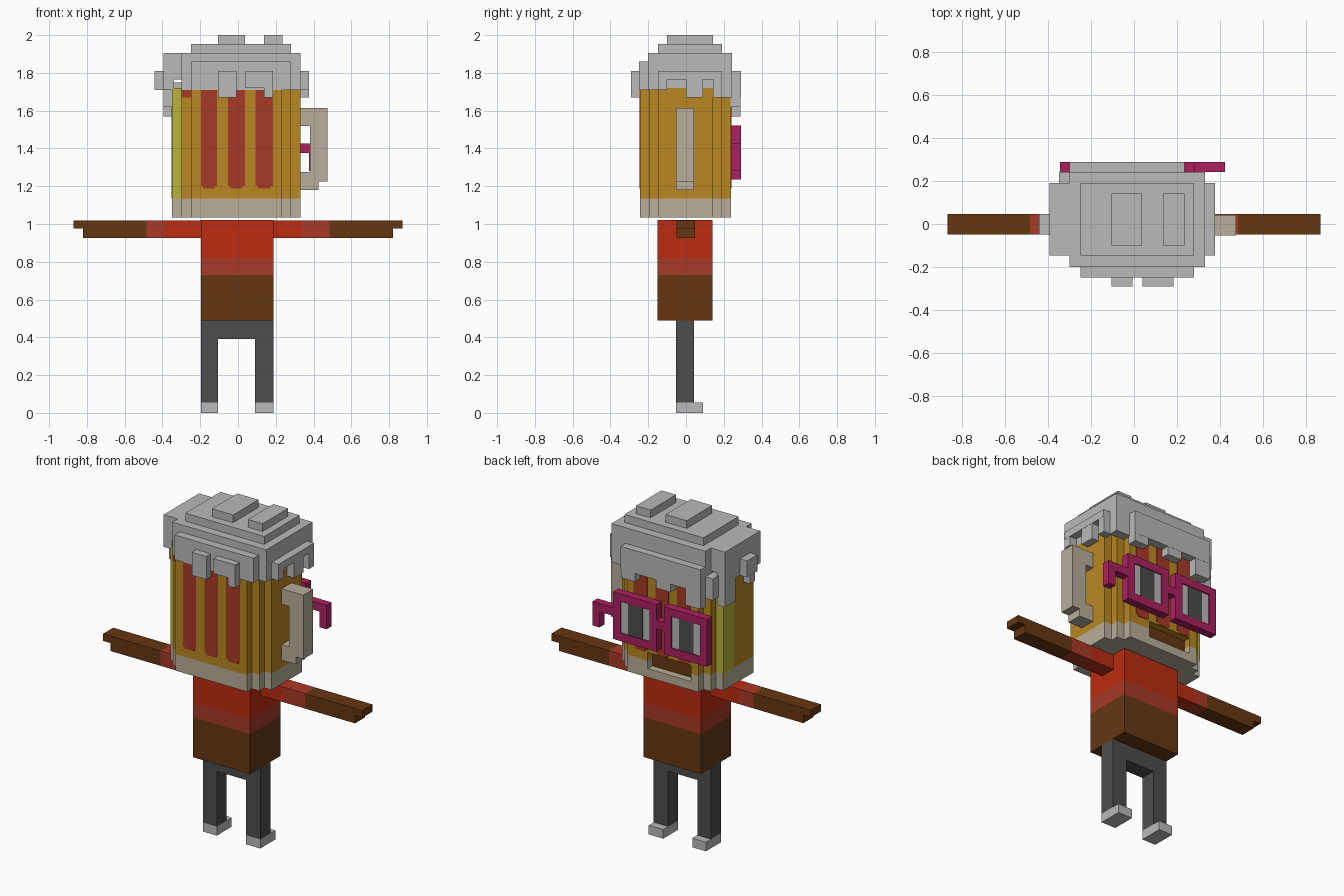
import bpy, bmesh

cube = bpy.data.objects.get("Cube")
if cube:
    bpy.data.objects.remove(cube, do_unlink=True)


def material(name, r, g, b):
    # sRGB bytes to linear
    lin = [((c / 255 + 0.055) / 1.055) ** 2.4 for c in (r, g, b)] + [1.0]
    m = bpy.data.materials.new(name)
    m.use_nodes = True
    m.diffuse_color = lin
    m.node_tree.nodes["Principled BSDF"].inputs["Base Color"].default_value = lin
    return m


amber = material("amber", 186, 135, 33)
red = material("red", 188, 44, 17)
brick = material("brick_red", 168, 58, 38)
brown = material("brown", 102, 54, 17)
foam = material("foam_grey", 186, 186, 186)
beige = material("beige", 184, 175, 155)
dark = material("dark_grey", 77, 77, 77)
magenta = material("magenta", 172, 32, 95)
yellow = material("yellow", 184, 180, 62)


def finish(name, bm, *mats):
    bmesh.ops.recalc_face_normals(bm, faces=bm.faces)
    me = bpy.data.meshes.new(name)
    bm.to_mesh(me)
    bm.free()
    for m in mats:
        me.materials.append(m)
    ob = bpy.data.objects.new(name, me)
    bpy.context.collection.objects.link(ob)
    return ob


def add_box(bm, x, y, z):
    vs = bmesh.ops.create_cube(bm, size=1)["verts"]
    for v in vs:
        for i, (a, b) in enumerate((x, y, z)):
            v.co[i] = a if v.co[i] < 0 else b


def box(name, mat, x, y, z):
    bm = bmesh.new()
    add_box(bm, x, y, z)
    return finish(name, bm, mat)


def boxes(name, mat, parts):
    bm = bmesh.new()
    for p in parts:
        add_box(bm, *p)
    return finish(name, bm, mat)


def stepped_prism(name, z, *mats):
    # Mug outline: rectangle with two steps at each corner
    left, right = (-.25, -.30, -.35), (.23, .28, .33)
    front, back = (-.243, -.196, -.148), (.238, .19, .143)
    pts = []
    for xs, ys, flip in ((right, front, 0), (right, back, 1), (left, back, 0), (left, front, 1)):
        c = []
        for i in range(3):
            c.append((xs[i], ys[i]))
            if i < 2:
                c.append((xs[i], ys[i + 1]))
        pts += c[::-1] if flip else c
    bm = bmesh.new()
    base = bm.faces.new([bm.verts.new((x, y, z[0])) for x, y in pts])
    top = bmesh.ops.extrude_face_region(bm, geom=[base])["geom"]
    bmesh.ops.translate(bm, verts=[v for v in top if isinstance(v, bmesh.types.BMVert)],
                        vec=(0, 0, z[1] - z[0]))
    return finish(name, bm, *mats)


def cut(ob, cutter):
    mod = ob.modifiers.new("cut", 'BOOLEAN')
    mod.operation = 'DIFFERENCE'
    mod.solver = 'EXACT'
    mod.object = cutter
    bpy.context.view_layer.objects.active = ob
    bpy.ops.object.modifier_apply(modifier=mod.name)


# Legs and feet
LEGS = ((-.197, -.105), (.09, .187))
boxes("trousers", dark, [(x, (-.053, .042), (.055, .39)) for x in LEGS]
      + [((-.197, .187), (-.053, .042), (.39, .488))])
for side, x in zip(("right", "left"), LEGS):
    box(side + "_foot", foam, x, (-.053, .09), (0, .055))

# Torso bands
for name, mat, z in (("skirt", brown, (.488, .73)), ("hem", brick, (.73, .82)),
                     ("shirt", red, (.82, 1.02))):
    box(name, mat, (-.197, .187), (-.15, .14), z)

# Arms
for side, s, cuff in (("right", -1, .39), ("left", 1, .34)):
    def span(a, b):
        return tuple(sorted((s * a, s * b)))
    y, z = (-.05, .047), (.927, 1.018)
    box(side + "_sleeve", red, span(.187, cuff), y, z)
    box(side + "_cuff", brick, span(cuff, .485), y, z)
    boxes(side + "_hand", brown, [(span(.485, .82), y, z),
                                  (span(.82, .87), y, (.975, 1.018))])

# Mug with mouth opening on the +y side
mug_base = stepped_prism("mug_base", (1.035, 1.135), beige)
mug_glass = stepped_prism("mug_glass", (1.135, 1.72), amber, yellow)
cutter = box("mouth_cutter", beige, (-.2, .09), (.19, .4), (1.087, 1.185))
cutter.hide_render = True
for ob in (mug_base, mug_glass):
    cut(ob, cutter)
bpy.data.objects.remove(cutter, do_unlink=True)
box("mouth", brown, (-.2, .09), (.188, .194), (1.087, 1.185))
for p in mug_glass.data.polygons:
    if p.center.x < -.31 and abs(p.normal.y) > .5:
        p.material_index = 1
box("glass_highlight", yellow, (-.353, -.34), (.045, .143), (1.135, 1.72))

# Red stripes, front and back
STRIPES = ((-.197, -.11), (-.053, .037), (.093, .185))
for name, y in (("front", (-.246, -.24)), ("back", (.235, .241))):
    boxes(name + "_stripes", brick,
          [(x, y, (1.2, 1.72)) for x in STRIPES]
          + [((a + .012, b - .012), y, (1.187, 1.2)) for a, b in STRIPES])
box("corner_stripe", brick, (-.3, -.25), (-.199, -.193), (1.67, 1.71))

# Handle
boxes("handle", beige, [
    ((.33, .475), (-.053, .042), (1.52, 1.613)),
    ((.38, .475), (-.053, .042), (1.225, 1.52)),
    ((.33, .425), (-.053, .042), (1.18, 1.275))])

# Foam cap
boxes("foam_cap", foam, [
    ((-.25, .28), (-.25, .15), (1.71, 1.86)),
    ((-.30, .33), (-.2, .243), (1.71, 1.905)),
    ((-.395, .30), (-.148, .19), (1.765, 1.905)),
    ((-.25, .28), (-.148, .19), (1.9, 1.953)),
    ((-.105, .037), (-.1, .143), (1.95, 2)),
    ((.137, .235), (-.1, .143), (1.95, 2))])
boxes("front_drips", foam, [
    ((-.105, -.008), (-.292, -.24), (1.67, 1.81)),
    ((.04, .185), (-.292, -.24), (1.72, 1.81)),
    ((.137, .185), (-.292, -.24), (1.67, 1.81))])
boxes("back_drips", foam, [
    ((-.30, .235), (.235, .29), (1.67, 1.81)),
    ((.14, .235), (.235, .289), (1.62, 1.7)),
    ((-.1, 0), (.235, .289), (1.62, 1.7)),
    ((-.30, -.2), (.235, .289), (1.57, 1.7)),
    ((.23, .33), (.185, .243), (1.67, 1.75)),
    ((-.35, -.25), (.14, .243), (1.62, 1.75))])
boxes("left_drips", foam, [
    ((.32, .377), (-.148, .19), (1.765, 1.81)),
    ((.32, .376), (-.148, -.1), (1.71, 1.78)),
    ((.32, .376), (0, .09), (1.67, 1.78)),
    ((.32, .376), (.143, .19), (1.67, 1.78))])
boxes("right_drips", foam, [
    ((-.395, -.34), (-.148, .19), (1.71, 1.78)),
    ((-.394, -.34), (-.1, -.05), (1.62, 1.72)),
    ((-.394, -.34), (.09, .189), (1.57, 1.72)),
    ((-.443, -.39), (-.05, .047), (1.71, 1.81))])

# Glasses: frames, bridge, lenses and one bent temple
GY = (.242, .29)
frame = [((-.06, 0), GY, (1.375, 1.425)),
         ((.28, .425), GY, (1.375, 1.425)),
         ((.377, .425), GY, (1.28, 1.38))]
for x0 in (-.345, -.005):
    x1, t = x0 + .29, .048
    frame += [((x0, x1), GY, (1.235, 1.235 + t)),
              ((x0, x1), GY, (1.522 - t, 1.522)),
              ((x0, x0 + t), GY, (1.283, 1.474)),
              ((x1 - t, x1), GY, (1.283, 1.474))]
    side = "right" if x0 < -.1 else "left"
    box(side + "_lens", foam, (x0 + t, x1 - t), (.25, .282), (1.283, 1.474))
    box(side + "_pupil", dark, (x0 + .096, x1 - .096), (.279, .285), (1.283, 1.474))
boxes("glasses", magenta, frame)
